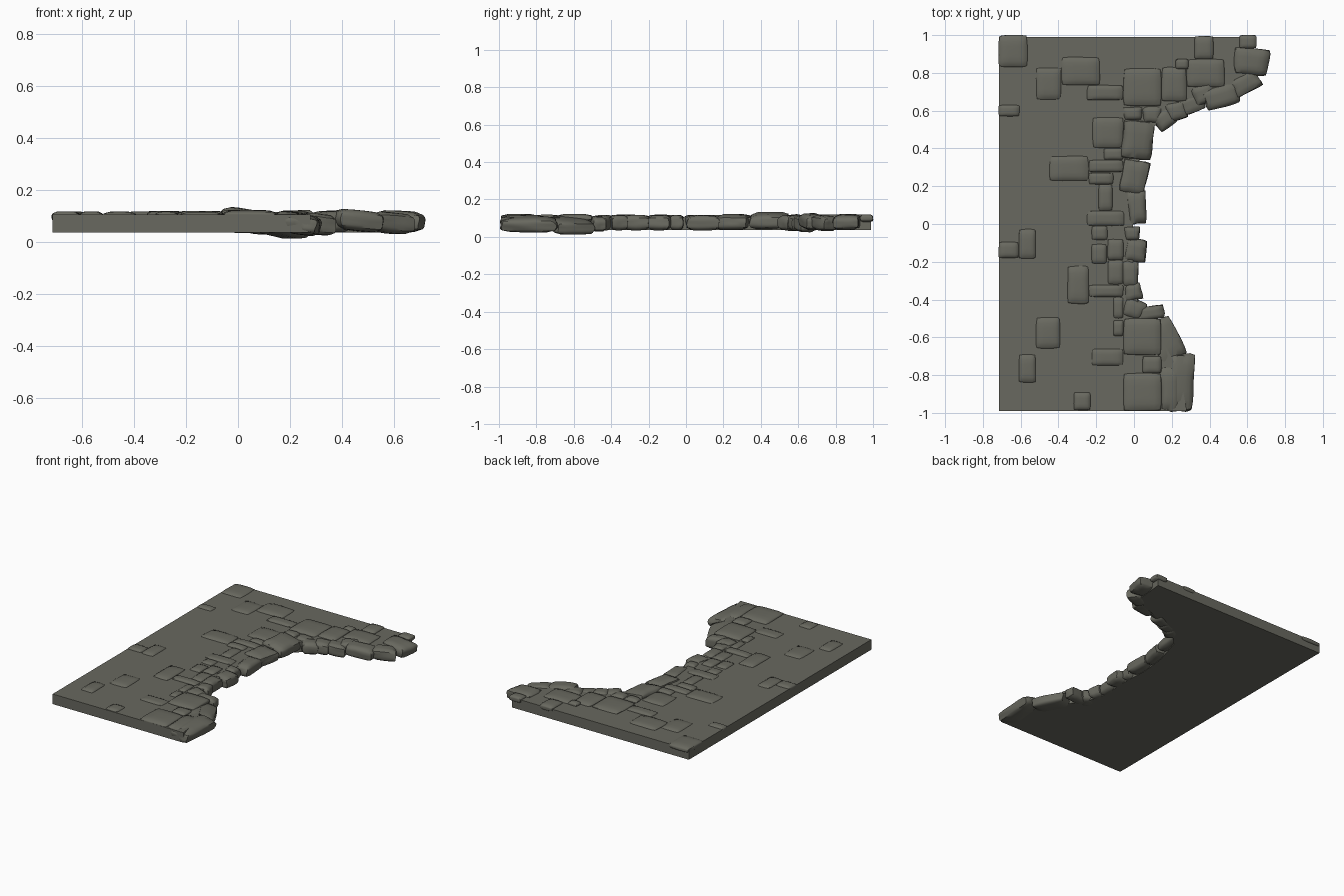
import bpy, bmesh, math, random
from mathutils import Matrix, Vector, noise

random.seed(4)

mat = bpy.data.materials.new("grey_stone")
mat.diffuse_color = (0.14, 0.14, 0.115, 1)


def finish(bm, name, smooth):
    bmesh.ops.recalc_face_normals(bm, faces=bm.faces)
    mesh = bpy.data.meshes.new(name)
    bm.to_mesh(mesh)
    bm.free()
    mesh.materials.append(mat)
    if smooth:
        for p in mesh.polygons:
            p.use_smooth = True
        mesh.set_sharp_from_angle(angle=math.radians(42))
    ob = bpy.data.objects.new(name, mesh)
    bpy.context.collection.objects.link(ob)
    return ob


def add_stone(bm, centre, size, rot=0.0, tilt=0.0, rough=0.0, rim=0.3):
    """Cushion shaped stone: a cube grid pulled in towards its corners."""
    tmp = bmesh.new()
    bmesh.ops.create_cube(tmp, size=2)
    bmesh.ops.subdivide_edges(tmp, edges=tmp.edges[:], cuts=5, use_grid_fill=True)
    m = (Matrix.Translation(centre)
         @ Matrix.Rotation(math.radians(rot), 4, 'Z')
         @ Matrix.Rotation(math.radians(tilt), 4, 'Y'))
    seed = Vector((random.uniform(-50, 50), random.uniform(-50, 50), 0))
    taper = random.uniform(-1, 1) * rough
    half = Vector(size) / 2
    for v in tmp.verts:
        x, y, z = v.co
        u = x * (1 - 0.05 * y ** 4 - 0.07 * z ** 4) * (1 + taper * y)
        w = y * (1 - 0.05 * x ** 4 - 0.07 * z ** 4)
        h = z * (1 - rim * max(abs(x), abs(y)) ** 6 - 0.12 * (x * x + y * y) / 2)
        n = noise.noise_vector(Vector((x, y, z)) * 0.9 + seed) * rough
        v.co = m @ Vector(((u + n.x) * half.x, (w + n.y) * half.y,
                           (h + n.z * 0.6) * half.z))
    mesh = bpy.data.meshes.new("tmp")
    tmp.to_mesh(mesh)
    tmp.free()
    bm.from_mesh(mesh)
    bpy.data.meshes.remove(mesh)


# Slab with a broken edge on the right
outline = [(-0.715, -0.99), (0.28, -0.99), (0.24, -0.78), (0.13, -0.58),
           (0.03, -0.44), (-0.01, -0.3), (0.0, -0.1), (-0.01, 0.1),
           (0.01, 0.28), (0.07, 0.48), (0.17, 0.58), (0.33, 0.66),
           (0.52, 0.72), (0.61, 0.79), (0.63, 0.99), (-0.715, 0.99)]
bm = bmesh.new()
face = bm.faces.new([bm.verts.new((x, y, 0.036)) for x, y in outline])
top = bmesh.ops.extrude_face_region(bm, geom=[face])["geom"]
bmesh.ops.translate(bm, vec=(0, 0, 0.069),
                    verts=[g for g in top if isinstance(g, bmesh.types.BMVert)])
finish(bm, "broken_slab", False)

# Stones set in the upper surface: x0, x1, y0, y1
left_stones = [
    (-.717, -.563, .83, 1.0), (-.52, -.384, .656, .83), (-.384, -.18, .735, .884),
    (-.717, -.606, .57, .63), (-.25, -.056, .656, .735), (-.22, -.056, .402, .566),
    (-.16, -.056, .34, .40), (-.447, -.24, .228, .36), (-.24, -.056, .275, .339),
    (-.24, -.11, .21, .27), (-.188, -.114, .07, .21), (-.25, -.05, -.01, .07),
    (-.225, -.14, -.085, -.01), (-.717, -.61, -.18, -.095), (-.61, -.52, -.185, -.027),
    (-.225, -.145, -.21, -.106), (-.14, -.056, -.19, -.08), (-.352, -.24, -.423, -.222),
    (-.14, -.056, -.32, -.19), (-.24, -.056, -.386, -.323), (-.11, -.056, -.50, -.386),
    (-.11, -.056, -.593, -.51), (-.52, -.39, -.66, -.492), (-.61, -.52, -.84, -.69),
    (-.225, -.056, -.75, -.66), (-.32, -.23, -.985, -.89)]
right_stones = [
    (-.056, .145, .624, .825), (-.056, .145, -.693, -.50), (.045, .145, -.79, -.70),
    (-.056, .145, -.99, -.79), (.32, .42, .873, .995), (.558, .648, .93, 1.0),
    (.278, .48, .725, .873), (.145, .278, .65, .83), (.22, .288, .82, .873)]
for name, rows, high in (("surface_stones", left_stones, 0.117),
                         ("border_stones", right_stones, 0.121)):
    bm = bmesh.new()
    for x0, x1, y0, y1 in rows:
        z = high + random.uniform(-0.002, 0.002)
        add_stone(bm, ((x0 + x1) / 2, (y0 + y1) / 2, z - 0.02),
                  (x1 - x0, y1 - y0, 0.042), rough=0.03)
    finish(bm, name, True)

# Rough stones along the broken edge: x, y, width, depth, turn, tilt, z
edge_stones = [
    (.622, .86, .185, .145, -4, 3, .080), (.59, .745, .15, .10, 28, 4, .073),
    (.465, .675, .19, .11, 14, 6, .082), (.37, .69, .12, .10, 20, 0, .078),
    (.31, .635, .13, .09, 20, 8, .068), (.225, .60, .11, .10, 15, 5, .074),
    (.16, .555, .11, .10, 35, 5, .074), (.095, .58, .10, .09, 0, 0, .078),
    (-.006, .585, .10, .07, 0, 0, .080), (.02, .445, .165, .205, -6, 9, .088),
    (.0, .25, .14, .18, -12, 5, .080), (.015, .09, .095, .18, 4, 4, .076),
    (-.01, -.05, .08, .07, 0, 3, .077), (.01, -.14, .11, .12, -8, 3, .076),
    (-.02, -.265, .085, .14, 0, 3, .076), (-.005, -.36, .09, .09, 10, 3, .076),
    (.0, -.45, .11, .10, -20, 4, .076), (.09, -.47, .14, .07, 8, 5, .070)]
bm = bmesh.new()
for x, y, w, d, turn, tilt, z in edge_stones:
    add_stone(bm, (x, y, z), (w, d, 0.082), turn, tilt, rough=0.1, rim=0.25)
# Larger slanted stones at the front end
add_stone(bm, (.165, -.62, .060), (.16, .23, .078), 27, 14, rough=0.1, rim=0.2)
add_stone(bm, (.245, -.84, .068), (.14, .30, .08), -3, 9, rough=0.1, rim=0.25)
add_stone(bm, (.19, -.87, .078), (.10, .24, .08), 0, 5, rough=0.08, rim=0.25)
finish(bm, "edge_stones", True)
